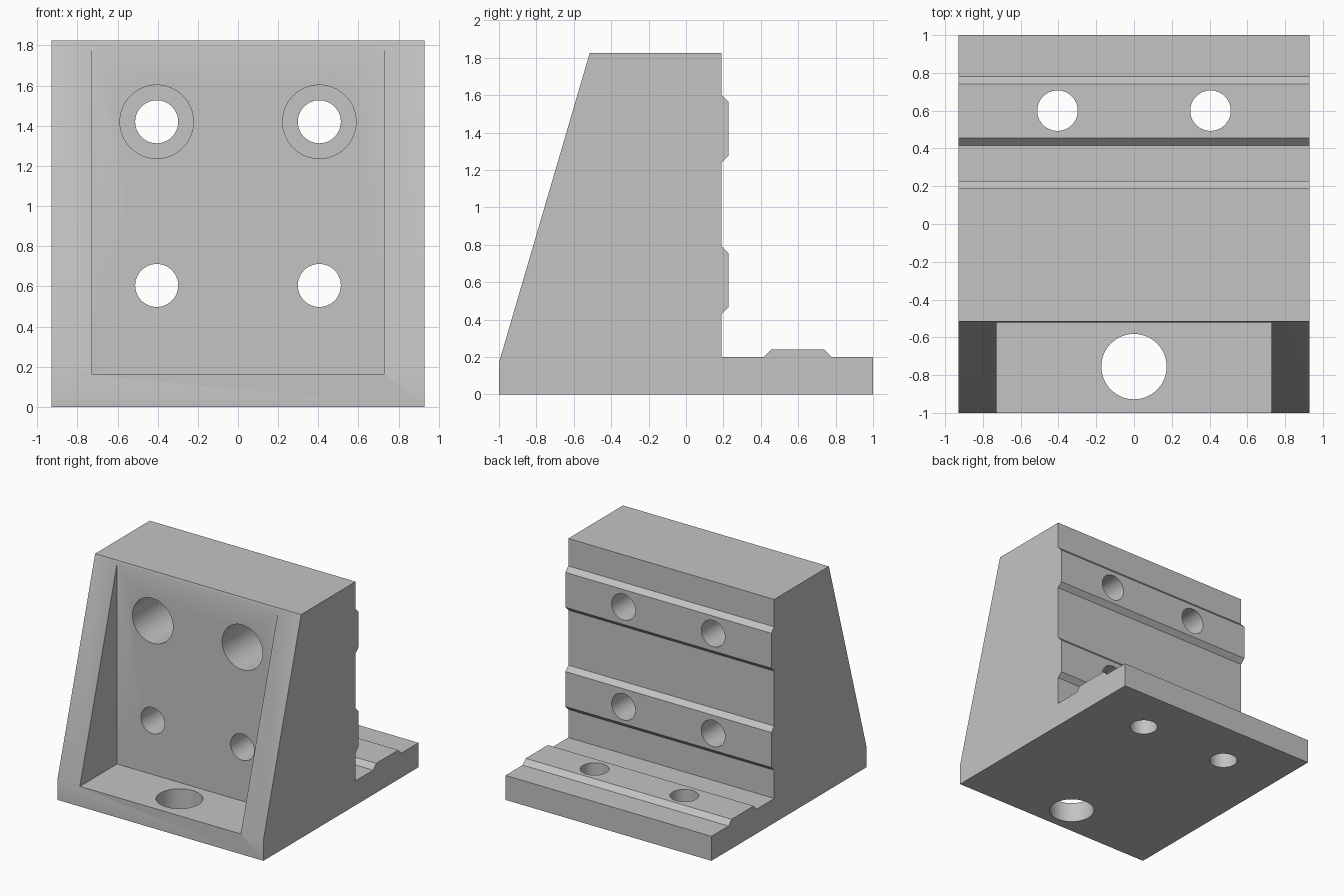
import bpy, bmesh, math
from mathutils import Matrix

if "Cube" in bpy.data.objects:
    bpy.data.objects.remove(bpy.data.objects["Cube"], do_unlink=True)

HALF_WIDTH = 0.93
FRONT, BACK = "Y", "Z"

grey = bpy.data.materials.new("plain_grey")
grey.use_nodes = True
grey.diffuse_color = (0.55, 0.55, 0.55, 1)
grey.node_tree.nodes["Principled BSDF"].inputs["Base Color"].default_value = grey.diffuse_color


def add_object(name, bm):
    bmesh.ops.recalc_face_normals(bm, faces=bm.faces)
    mesh = bpy.data.meshes.new(name)
    bm.to_mesh(mesh)
    bm.free()
    mesh.materials.append(grey)
    obj = bpy.data.objects.new(name, mesh)
    bpy.context.collection.objects.link(obj)
    return obj


def cut(body, bm):
    """Subtract a cutter shape from the body, then discard the cutter."""
    cutter = add_object("cutter", bm)
    cutter.hide_render = True
    mod = body.modifiers.new("cut", "BOOLEAN")
    mod.operation, mod.solver, mod.object = "DIFFERENCE", "EXACT", cutter
    bpy.context.view_layer.objects.active = body
    bpy.ops.object.modifier_apply(modifier=mod.name)
    bpy.data.objects.remove(cutter, do_unlink=True)


def cylinder(axis, centre, radius, start, end):
    """Cylinder along Y or Z; centre holds the two other coordinates."""
    bm = bmesh.new()
    middle = (start + end) / 2
    if axis == "Y":
        place = Matrix.Translation((centre[0], middle, centre[1])) @ Matrix.Rotation(math.pi / 2, 4, "X")
    else:
        place = Matrix.Translation((centre[0], centre[1], middle))
    bmesh.ops.create_cone(bm, cap_ends=True, segments=64, radius1=radius, radius2=radius,
                          depth=end - start, matrix=place)
    return bm


def box(low, high):
    bm = bmesh.new()
    size = [b - a for a, b in zip(low, high)]
    centre = [(a + b) / 2 for a, b in zip(low, high)]
    bmesh.ops.create_cube(bm, size=1, matrix=Matrix.Translation(centre) @ Matrix.Diagonal((*size, 1)))
    return bm


# Side profile of the angle bracket, with raised locating keys, as (y, z)
profile = [(-1, 0), (1, 0), (1, 0.2), (0.78, 0.2), (0.74, 0.24), (0.455, 0.24), (0.415, 0.2), (0.19, 0.2)]
for z in (0.43, 1.24):
    profile += [(0.19, z), (0.228, z + 0.038), (0.228, z + 0.323), (0.19, z + 0.361)]
profile += [(0.19, 1.825), (-0.515, 1.825), (-1, 0.17)]

bm = bmesh.new()
side = bm.faces.new([bm.verts.new((-HALF_WIDTH, y, z)) for y, z in profile])
extruded = bmesh.ops.extrude_face_region(bm, geom=[side])["geom"]
bmesh.ops.translate(bm, vec=(2 * HALF_WIDTH, 0, 0),
                    verts=[v for v in extruded if isinstance(v, bmesh.types.BMVert)])
bracket = add_object("angle_bracket", bm)

# Front pocket between the two side ribs
cut(bracket, box((-0.727, -1.3, 0.165), (0.727, -0.522, 2.1)))

# Bolt holes through the upright and the foot, counterbored in the upper row
for x in (-0.405, 0.405):
    for z in (0.605, 1.42):
        cut(bracket, cylinder("Y", (x, z), 0.107, -0.8, 0.5))
    cut(bracket, cylinder("Y", (x, 1.42), 0.183, -0.8, -0.02))
    cut(bracket, cylinder("Z", (x, 0.6), 0.107, -0.3, 0.5))

# Large hole in the pocket floor
cut(bracket, cylinder("Z", (0, -0.755), 0.173, -0.3, 0.5))

bpy.ops.object.select_all(action="DESELECT")
bracket.select_set(True)
bpy.context.view_layer.objects.active = bracket
bpy.ops.object.shade_smooth_by_angle(angle=math.radians(30))
